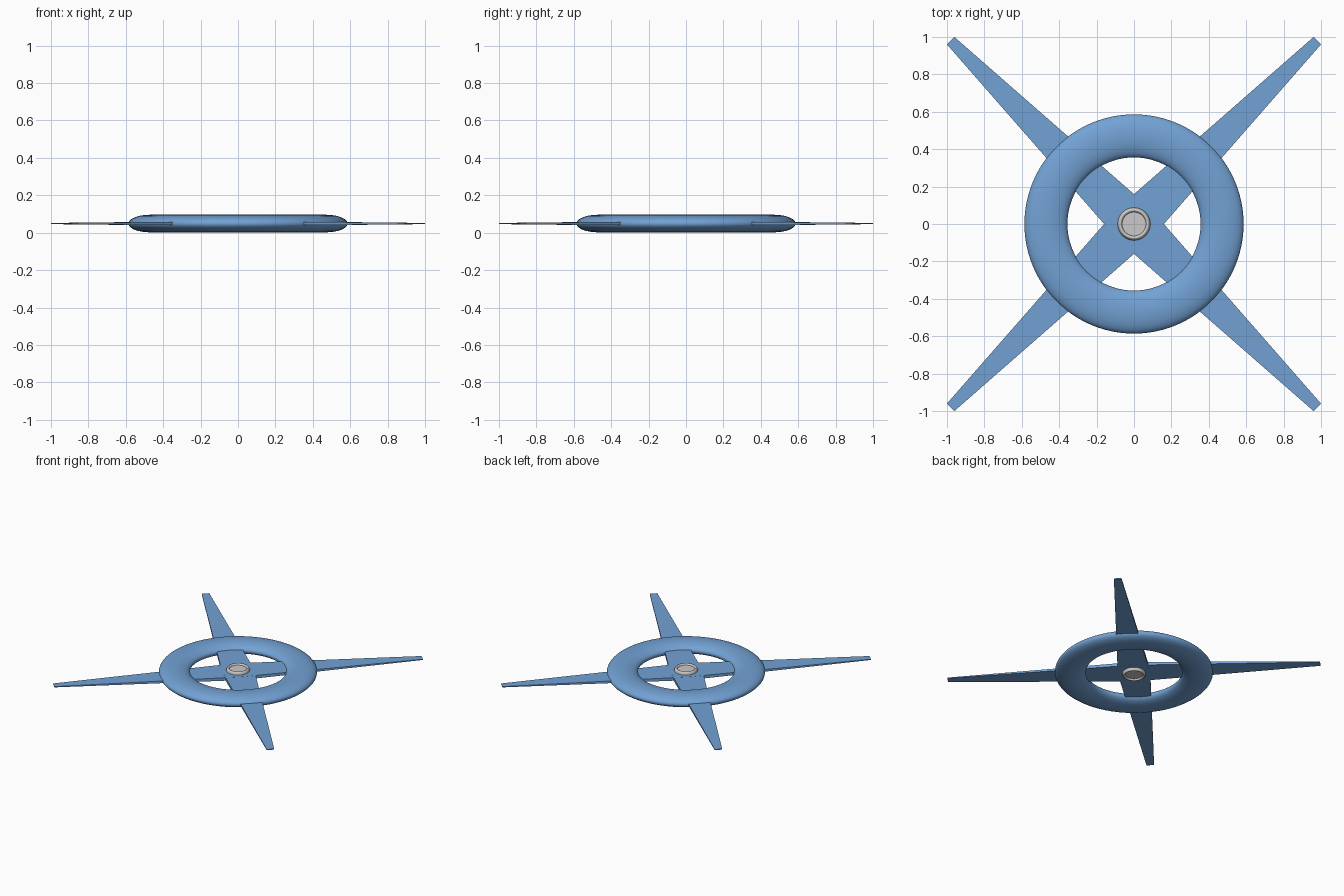
import bpy, bmesh, math
from mathutils import Matrix

if "Cube" in bpy.data.objects:
    bpy.data.objects.remove(bpy.data.objects["Cube"])

MID = 0.049  # height of the middle plane


def material(name, rgb):
    m = bpy.data.materials.new(name)
    m.diffuse_color = (*rgb, 1)
    m.use_nodes = True
    m.node_tree.nodes["Principled BSDF"].inputs["Base Color"].default_value = m.diffuse_color
    return m


blue = material("sky_blue", (0.17, 0.36, 0.66))
silver = material("silver", (0.60, 0.585, 0.57))


def add_object(name, bm, mat, smooth=False):
    bmesh.ops.recalc_face_normals(bm, faces=bm.faces)
    for f in bm.faces:
        f.smooth = smooth
    mesh = bpy.data.meshes.new(name)
    bm.to_mesh(mesh)
    bm.free()
    mesh.materials.append(mat)
    obj = bpy.data.objects.new(name, mesh)
    bpy.context.collection.objects.link(obj)
    obj.location.z = MID
    return obj


def lathe(name, profile, mat, closed, steps):
    """Revolve an (r, z) profile about the z axis."""
    bm = bmesh.new()
    vs = [bm.verts.new((r, 0, z)) for r, z in profile]
    n = len(vs)
    edges = [bm.edges.new((vs[i], vs[(i + 1) % n])) for i in range(n if closed else n - 1)]
    bmesh.ops.spin(bm, geom=vs + edges, cent=(0, 0, 0), axis=(0, 0, 1),
                   angle=math.tau, steps=steps, use_duplicate=False)
    bmesh.ops.remove_doubles(bm, verts=bm.verts, dist=1e-5)
    return add_object(name, bm, mat, True)


def ellipse(radius, a, b, n):
    return [(radius + a * math.cos(math.tau * i / n), b * math.sin(math.tau * i / n))
            for i in range(n)]


# Large flattened ring
lathe("outer_ring", ellipse(0.471, 0.115, 0.047, 32), blue, True, 96)

# Small silver rim around the hub, with a recessed cap above and below
lathe("hub_rim", ellipse(0.074, 0.0145, 0.036, 24), silver, True, 48)
bm = bmesh.new()
bmesh.ops.create_cone(bm, cap_ends=True, segments=48, radius1=0.066, radius2=0.066, depth=0.048)
add_object("hub_cap", bm, silver)

# Four diagonal blades, tapering in width and thickness towards the tips
ROOT, TIP = 0.1206, 0.0282
for k in range(4):
    bm = bmesh.new()
    bmesh.ops.create_cube(bm, size=2)
    for v in bm.verts:
        half = TIP if v.co.x > 0 else ROOT
        v.co = (1.386 if v.co.x > 0 else 0, v.co.y * half, v.co.z * half * 0.11)
    bm.transform(Matrix.Rotation(math.radians(45 + 90 * k), 4, 'Z'))
    add_object(f"blade_{k + 1}", bm, blue)
